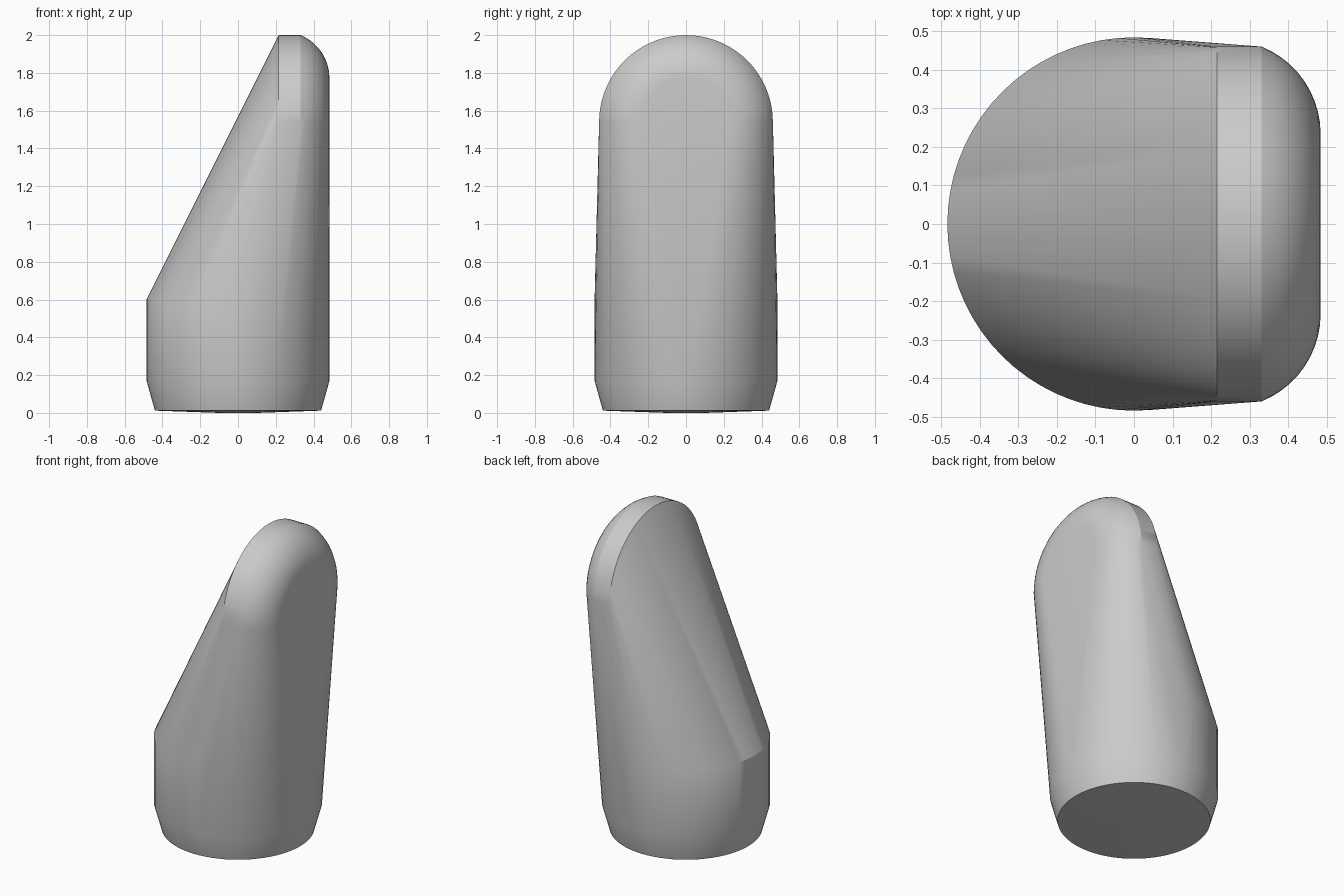
import bpy, bmesh
from math import sin, cos, pi, radians

cube = bpy.data.objects.get("Cube")
if cube:
    bpy.data.objects.remove(cube, do_unlink=True)

SEGMENTS = 72
ARCH_Z = 1.54
ARCH_R = 0.46

grey = bpy.data.materials.new("light_grey")
grey.use_nodes = True
colour = (0.6, 0.6, 0.6, 1)
grey.diffuse_color = colour
grey.node_tree.nodes["Principled BSDF"].inputs["Base Color"].default_value = colour

bm = bmesh.new()


def base_ring(radius, z):
    """Horizontal circle around the foot."""
    for i in range(SEGMENTS):
        a = 2 * pi * i / SEGMENTS
        bm.verts.new((radius * cos(a), radius * sin(a), z))


def arch(radius, x):
    """Upright half circle across the rounded top."""
    for i in range(SEGMENTS // 2 + 1):
        a = 2 * pi * i / SEGMENTS
        bm.verts.new((x, radius * cos(a), ARCH_Z + radius * sin(a)))


# Round foot: slightly domed underside, chamfer, straight wall
for radius, z in ((0.1, 0), (0.44, 0.012), (0.484, 0.17), (0.484, 0.6)):
    base_ring(radius, z)

# Arched top: narrow rim, then a rounded shoulder into the flat side
arch(ARCH_R, 0.215)
FILLET = 0.245
START = radians(68)
STEPS = 10
for i in range(STEPS + 1):
    a = START * (1 - i / STEPS)
    radius = ARCH_R - FILLET * (sin(START) - sin(a))
    arch(radius, 0.484 - FILLET * (1 - cos(a)))

# Stretch one skin over foot and top
hull = bmesh.ops.convex_hull(bm, input=bm.verts[:])
loose = [v for v in bm.verts if not v.link_faces]
bmesh.ops.delete(bm, geom=loose, context='VERTS')
bmesh.ops.dissolve_limit(bm, angle_limit=radians(0.1),
                         verts=bm.verts[:], edges=bm.edges[:])
bmesh.ops.recalc_face_normals(bm, faces=bm.faces[:])

mesh = bpy.data.meshes.new("slanted_body")
bm.to_mesh(mesh)
bm.free()
mesh.materials.append(grey)
body = bpy.data.objects.new("slanted_body", mesh)
bpy.context.collection.objects.link(body)

bpy.ops.object.select_all(action='DESELECT')
body.select_set(True)
bpy.context.view_layer.objects.active = body
bpy.ops.object.shade_smooth_by_angle(angle=radians(25))
